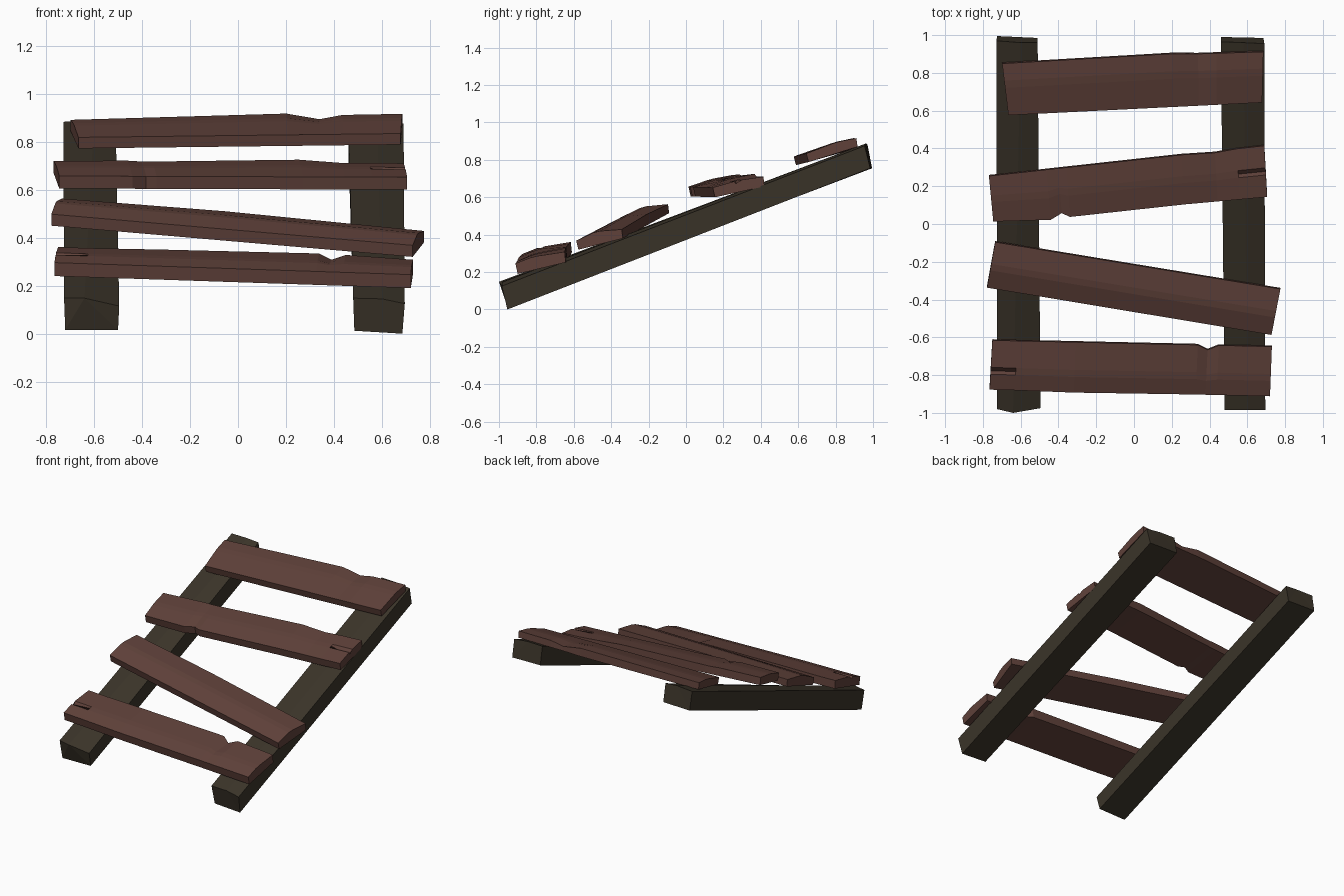
import bpy, bmesh
from mathutils import Vector

if "Cube" in bpy.data.objects:
    bpy.data.objects.remove(bpy.data.objects["Cube"])


def material(name, rgb):
    m = bpy.data.materials.new(name)
    m.diffuse_color = (*rgb, 1)
    m.use_nodes = True
    m.node_tree.nodes["Principled BSDF"].inputs["Base Color"].default_value = m.diffuse_color
    return m


BROWN = material("reddish brown wood", (0.115, 0.053, 0.042))
DARK = material("dark weathered wood", (0.043, 0.034, 0.022))


def loft(name, rings, mat):
    """Flat-faced solid skinned through matching rings, with closed ends."""
    bm = bmesh.new()
    vs = [[bm.verts.new(p) for p in ring] for ring in rings]
    n = len(vs[0])
    for a, b in zip(vs, vs[1:]):
        for i in range(n):
            j = (i + 1) % n
            bm.faces.new((a[i], a[j], b[j], b[i]))
    bm.faces.new(vs[0])
    bm.faces.new(vs[-1][::-1])
    bmesh.ops.triangulate(bm, faces=[f for f in bm.faces if len(f.verts) > 4])
    bmesh.ops.recalc_face_normals(bm, faces=bm.faces)
    me = bpy.data.meshes.new(name)
    bm.to_mesh(me)
    bm.free()
    me.materials.append(mat)
    ob = bpy.data.objects.new(name, me)
    bpy.context.collection.objects.link(ob)
    return ob


def plank(name, fl, fr, bl, br, thick, crown, mid=0.5, jogs=(), crack=None):
    """Board from its four underside corners (front/back, left/right).
    jogs: (t, front dy, back dy, back dz); crack: (end t, inner t)."""
    fl, fr, bl, br = map(Vector, (fl, fr, bl, br))
    stations = {0.0: (0, 0, 0), 1.0: (0, 0, 0)}
    stations.update({j[0]: j[1:] for j in jogs})
    if crack:
        stations.setdefault(crack[1], (0, 0, 0))
    rings = []
    for t in sorted(stations):
        df, db, dz = stations[t]
        f = fl.lerp(fr, t) + Vector((0, df, 0))
        b = bl.lerp(br, t) + Vector((0, db, 0))
        up = Vector((0, -0.012, thick))
        ft, bt = f + up, b + up + Vector((0, 0.006, dz))
        tops = [ft.lerp(bt, mid + k) + Vector((0, 0, crown)) for k in (-0.07, 0, 0.07)]
        if crack and t == crack[0]:
            tops[1].z -= 0.045      # split opening at the board end
        rings.append([f, ft, *tops, bt, b])
    return loft(name, rings, BROWN)


# Sloping side rails
loft("left_rail", [
    [(-.72, -.955, .015), (-.50, -.95, .015), (-.495, -.975, .115), (-.64, -1, .148), (-.725, -.98, .148)],
    [(-.725, .995, .755), (-.51, .985, .755), (-.51, .96, .88), (-.6, .96, .887), (-.728, .97, .883)],
], DARK)
loft("right_rail", [
    [(.485, -.955, .012), (.685, -.955, .0), (.695, -.985, .125), (.6, -.985, .145), (.48, -.985, .148)],
    [(.46, .99, .76), (.685, .985, .755), (.69, .955, .875), (.58, .96, .887), (.46, .965, .887)],
], DARK)

# Crooked cross boards, lowest to highest
plank("bottom_board", (-.765, -.865, .24), (.72, -.9, .19),
      (-.75, -.61, .305), (.73, -.643, .252), .056, .012, mid=.38,
      jogs=[(.3, -.005, 0, .005), (.735, 0, 0, .012), (.77, 0, -.025, -.012), (.81, 0, 0, .01)],
      crack=(0.0, .09))
plank("lower_middle_board", (-.778, -.325, .45), (.728, -.575, .32),
      (-.735, -.09, .515), (.775, -.338, .38), .048, .02, mid=.45,
      jogs=[(.45, 0, .0, .008)])
plank("upper_middle_board", (-.745, .025, .605), (.705, .155, .60),
      (-.768, .26, .668), (.69, .42, .658), .052, .008, mid=.5,
      jogs=[(.21, -.018, 0, .003), (.25, .012, 0, 0), (.28, -.012, 0, 0), (.7, 0, 0, .012), (.82, 0, -.008, 0)],
      crack=(1.0, .9))
plank("top_board", (-.665, .588, .772), (.678, .655, .788),
      (-.698, .855, .845), (.685, .917, .87), .046, .01, mid=.6,
      jogs=[(.65, 0, .012, .01), (.75, 0, .005, -.016), (.82, 0, .004, 0)])
